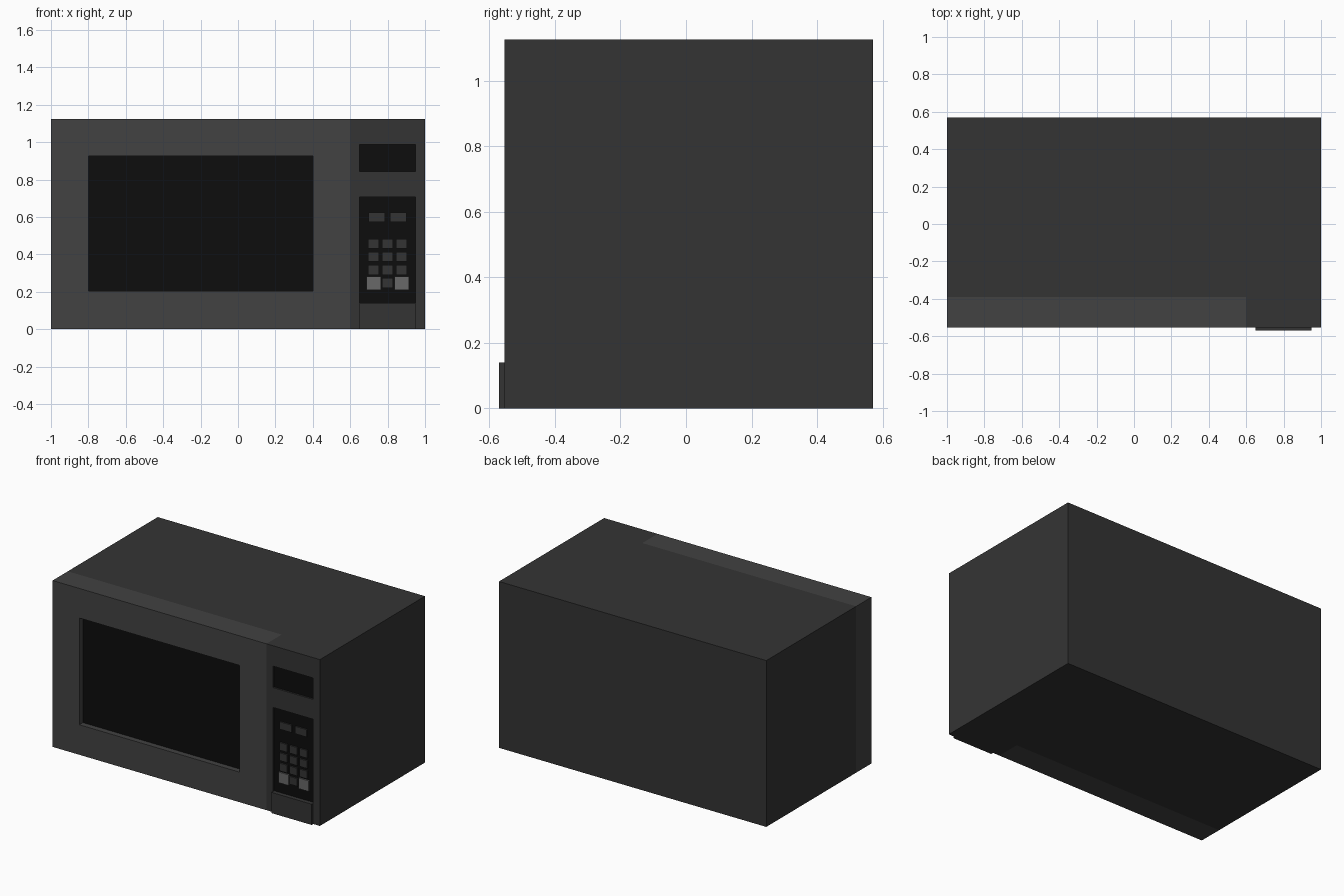
import bpy, bmesh

if "Cube" in bpy.data.objects:
    bpy.data.objects.remove(bpy.data.objects["Cube"])

H = 1.125          # overall height
BACK = 0.57
FRONT = -0.553     # main front plane
DOOR_BACK = -0.39


def material(name, v):
    m = bpy.data.materials.new(name)
    m.diffuse_color = (v, v, v, 1)
    m.use_nodes = True
    m.node_tree.nodes["Principled BSDF"].inputs["Base Color"].default_value = m.diffuse_color
    return m


shell = material("shell_dark", 0.034)
door_mat = material("door_charcoal", 0.054)
black = material("black_glass", 0.004)
light = material("light_key", 0.14)


def finish(bm, name, mat):
    bmesh.ops.recalc_face_normals(bm, faces=bm.faces[:])
    me = bpy.data.meshes.new(name)
    bm.to_mesh(me)
    bm.free()
    ob = bpy.data.objects.new(name, me)
    bpy.context.collection.objects.link(ob)
    me.materials.append(mat)
    return ob


def box(name, x, y, z, mat):
    """Box from (min, max) ranges on each axis."""
    bm = bmesh.new()
    bmesh.ops.create_cube(bm, size=1)
    for v in bm.verts:
        for i, (a, b) in enumerate((x, y, z)):
            v.co[i] = a if v.co[i] < 0 else b
    return finish(bm, name, mat)


def pocket(ob, x, z, depth):
    """Cut a rectangular recess into the front face of an object."""
    cutter = box("cutter", x, (FRONT - 0.1, FRONT + depth), z, ob.data.materials[0])
    cutter.hide_render = True
    mod = ob.modifiers.new("pocket", 'BOOLEAN')
    mod.operation = 'DIFFERENCE'
    mod.solver = 'EXACT'
    mod.object = cutter
    bpy.context.view_layer.objects.active = ob
    bpy.ops.object.modifier_apply(modifier=mod.name)
    bpy.data.objects.remove(cutter)


def glass_recess(ob, name, x, z, depth, thick=0.015):
    """Recess with a black pane on its floor."""
    pocket(ob, x, z, depth + thick)
    return box(name, x, (FRONT + depth, FRONT + depth + thick), z, black)


# Body: L-shaped plan, leaving room for the door
bm = bmesh.new()
plan = [(-1, DOOR_BACK), (0.6, DOOR_BACK), (0.6, FRONT), (1, FRONT), (1, BACK), (-1, BACK)]
face = bm.faces.new([bm.verts.new((x, y, 0)) for x, y in plan])
up = bmesh.ops.extrude_face_region(bm, geom=[face])["geom"]
bmesh.ops.translate(bm, vec=(0, 0, H), verts=[g for g in up if isinstance(g, bmesh.types.BMVert)])
body = finish(bm, "body", shell)

# Door with recessed window
door = box("door", (-1, 0.6), (FRONT, DOOR_BACK), (0, H), door_mat)
glass_recess(door, "window", (-0.8, 0.4), (0.203, 0.925), 0.038)

# Control panel: display, keypad and door release
PANEL_X = (0.65, 0.95)
glass_recess(body, "display", PANEL_X, (0.842, 0.987), 0.012)
glass_recess(body, "keypad", PANEL_X, (0.14, 0.708), 0.012)
box("door_release_button", PANEL_X, (-0.57, FRONT), (0, 0.14), shell)


def key(name, cx, cz, w, h, mat):
    box(name, (cx - w / 2, cx + w / 2), (FRONT + 0.002, FRONT + 0.014),
        (cz - h / 2, cz + h / 2), mat)


# Wide keys
for i, cx in enumerate((0.742, 0.856)):
    key(f"wide_key_{i}", cx, 0.598, 0.088, 0.05, shell)

# Number keys: 3 x 3 plus one below
for r in range(4):
    for c in range(3):
        if r < 3 or c == 1:
            key(f"number_key_{r}_{c}", 0.724 + c * 0.075, 0.457 - r * 0.07, 0.058, 0.052, shell)

# Large light keys
for i, cx in enumerate((0.726, 0.876)):
    key(f"large_key_{i}", cx, 0.245, 0.076, 0.072, light)
